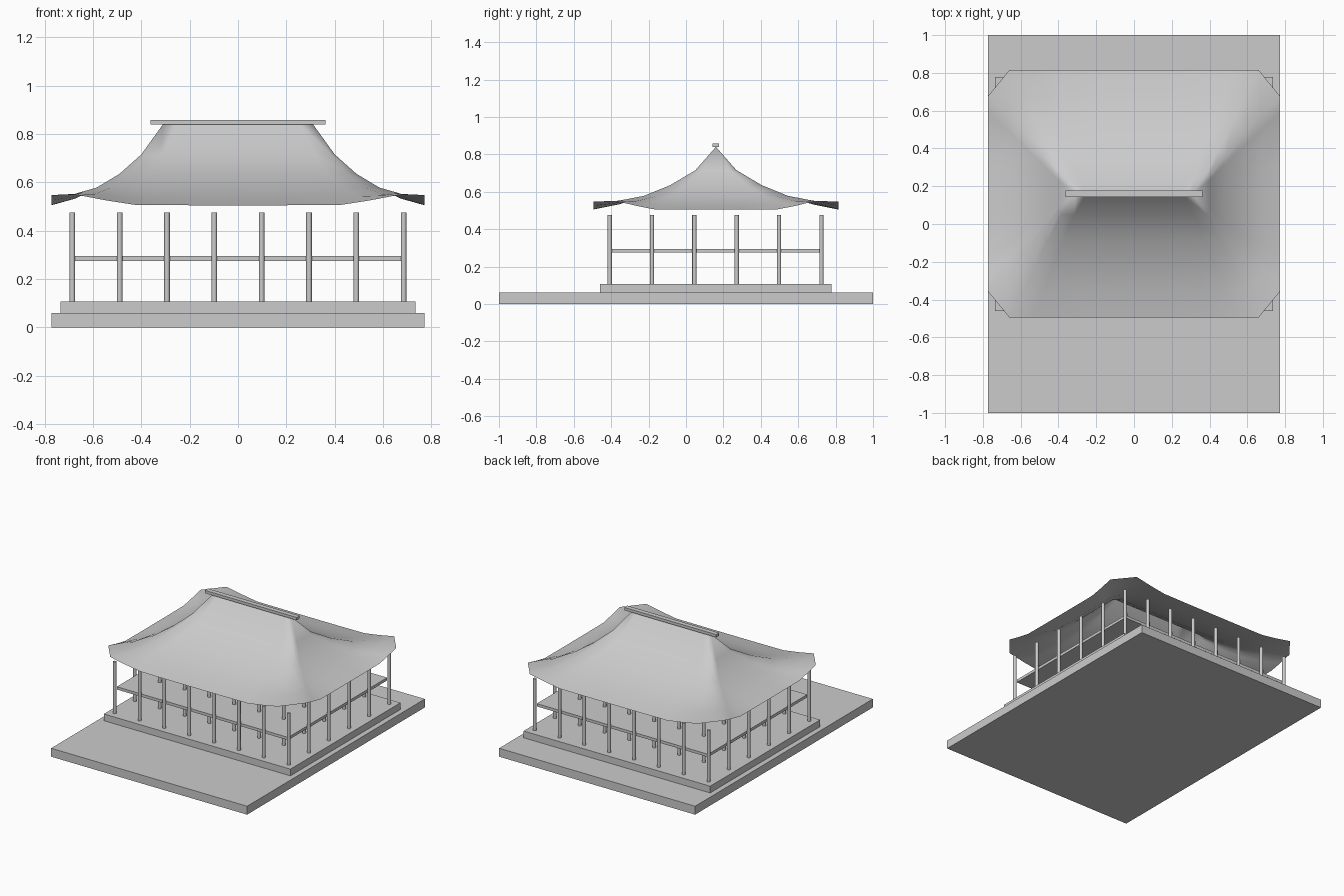
import bpy, bmesh, math

if "Cube" in bpy.data.objects:
    bpy.data.objects.remove(bpy.data.objects["Cube"])

CY = 0.16  # centre of the hall in y

mat = bpy.data.materials.new("plain grey")
mat.diffuse_color = (0.6, 0.6, 0.6, 1)
mat.use_nodes = True
mat.node_tree.nodes["Principled BSDF"].inputs["Base Color"].default_value = mat.diffuse_color


def add_object(name, bm, smooth_angle=None):
    bmesh.ops.recalc_face_normals(bm, faces=bm.faces)
    mesh = bpy.data.meshes.new(name)
    bm.to_mesh(mesh)
    bm.free()
    mesh.materials.append(mat)
    obj = bpy.data.objects.new(name, mesh)
    bpy.context.collection.objects.link(obj)
    if smooth_angle:
        bpy.ops.object.select_all(action='DESELECT')
        obj.select_set(True)
        bpy.context.view_layer.objects.active = obj
        bpy.ops.object.shade_smooth_by_angle(angle=math.radians(smooth_angle))
    return obj


def box(name, hx, y0, y1, z0, z1):
    bm = bmesh.new()
    bmesh.ops.create_cube(bm, size=1)
    for v in bm.verts:
        v.co = (v.co.x * 2 * hx, (y0 + y1) / 2 + v.co.y * (y1 - y0),
                (z0 + z1) / 2 + v.co.z * (z1 - z0))
    return add_object(name, bm)


# Ground slab, raised platform, upper floor and ridge beam
box("ground_slab", 0.772, -1.0, 1.0, 0.0, 0.06)
box("platform", 0.735, -0.46, 0.778, 0.06, 0.108)
box("upper_floor", 0.675, -0.40, 0.715, 0.275, 0.295)
box("ridge_beam", 0.362, CY - 0.017, CY + 0.017, 0.838, 0.858)

# Grid of round columns, sharing one mesh
bm = bmesh.new()
bmesh.ops.create_cone(bm, cap_ends=True, segments=16, radius1=0.0115,
                      radius2=0.0115, depth=0.367)
column = add_object("column", bm, 40)
for i in range(8):
    for j in range(6):
        c = column if i == j == 0 else column.copy()
        if c is not column:
            bpy.context.collection.objects.link(c)
        c.location = (-0.685 + i * 1.37 / 7, -0.408 + j * 1.132 / 5, 0.2915)

# Curved hip roof shell: rings of half x, half y, height, corner cut, corner lift
RINGS = [(0.31, 0.0, 0.84, 0.0, 0.0, 0.0),
         (0.40, 0.11, 0.715, 0.015, 0.02, 0.0),
         (0.49, 0.245, 0.635, 0.035, 0.045, 0.0),
         (0.585, 0.385, 0.573, 0.06, 0.075, 0.005),
         (0.675, 0.52, 0.532, 0.085, 0.105, 0.02),
         (0.772, 0.655, 0.505, 0.112, 0.137, 0.042)]
STEPS = [-1, -0.82, -0.64, -0.3, 0.3, 0.64, 0.82, 1]


def ring_points(a, b, z, cx, cy, lift):
    pts = []
    for side in range(4):
        for s in STEPS:
            t = max(0, (abs(s) - 0.62) / 0.38)
            h = z + lift * t ** 1.2
            p = [(s * (a - cx), -b), (a, s * (b - cy)),
                 (-s * (a - cx), b), (-a, -s * (b - cy))][side]
            pts.append((p[0], p[1] + CY, h))
    return pts


bm = bmesh.new()
loops = [[bm.verts.new(p) for p in ring_points(*r)] for r in RINGS]
n = len(loops[0])
for upper, lower in zip(loops, loops[1:]):
    for k in range(n):
        m = (k + 1) % n
        bm.faces.new((upper[k], lower[k], lower[m], upper[m]))
bmesh.ops.remove_doubles(bm, verts=bm.verts, dist=0.0005)
add_object("curved_roof", bm, 60)
